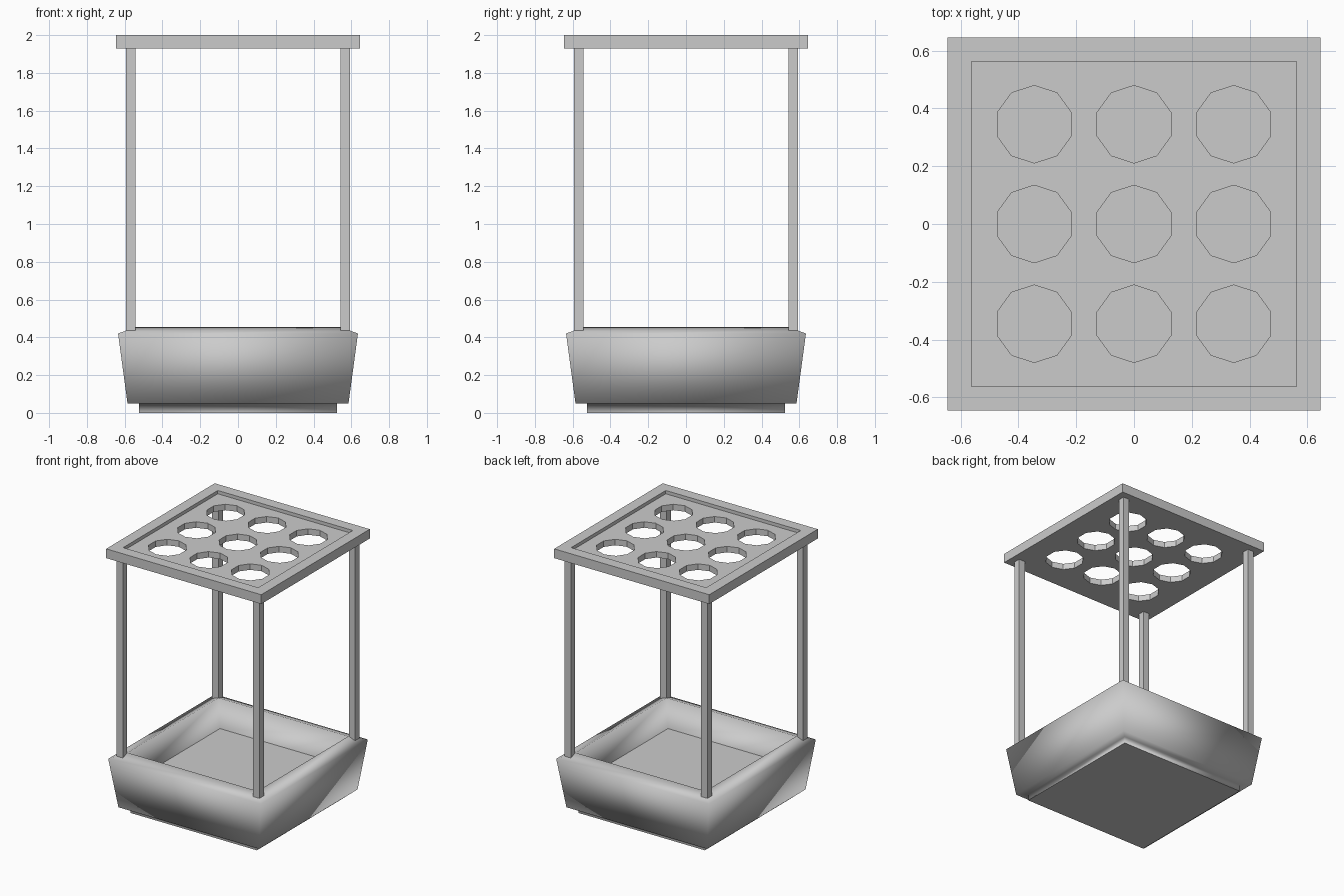
import bpy, bmesh
from math import pi, sin, cos, sqrt

if "Cube" in bpy.data.objects:
    bpy.data.objects.remove(bpy.data.objects["Cube"])


def loft(bm, profile, sides, start, cx=0, cy=0, smooth=False):
    """Stack polygon rings (radius, z) and cap both ends with flat faces."""
    rings = []
    for r, z in profile:
        angles = [start + 2 * pi * i / sides for i in range(sides)]
        rings.append([bm.verts.new((cx + r * cos(a), cy + r * sin(a), z)) for a in angles])
    for low, high in zip(rings, rings[1:]):
        for i in range(sides):
            j = (i + 1) % sides
            bm.faces.new((low[i], low[j], high[j], high[i])).smooth = smooth
    bm.faces.new(rings[0][::-1])
    bm.faces.new(rings[-1])


def square(bm, profile, cx=0, cy=0, smooth=False):
    """Same, with square rings given as (half width, z)."""
    loft(bm, [(h * sqrt(2), z) for h, z in profile], 4, pi / 4, cx, cy, smooth)


def finish(name, bm):
    mesh = bpy.data.meshes.new(name)
    bm.to_mesh(mesh)
    bm.free()
    obj = bpy.data.objects.new(name, mesh)
    bpy.context.collection.objects.link(obj)
    return obj


# Planter box: foot, flared walls, sloping rim, hollow inside, floor
bm = bmesh.new()
square(bm, [(0.525, 0.0), (0.525, 0.05), (0.585, 0.05), (0.635, 0.42),
            (0.54, 0.455), (0.50, 0.25)], smooth=True)
finish("planter_box", bm)

# Four corner posts
for sx, xname in ((-1, "left"), (1, "right")):
    for sy, yname in ((-1, "front"), (1, "back")):
        bm = bmesh.new()
        square(bm, [(0.026, 0.42), (0.026, 1.935)], sx * 0.568, sy * 0.568)
        finish(f"post_{yname}_{xname}", bm)

# Top tray with a shallow recess
bm = bmesh.new()
square(bm, [(0.645, 1.93), (0.645, 2.0), (0.562, 2.0), (0.562, 1.975)])
tray = finish("top_tray", bm)

# Nine ten-sided holes through the tray
bm = bmesh.new()
for x in (-0.345, 0, 0.345):
    for y in (-0.345, 0, 0.345):
        loft(bm, [(0.134, 1.85), (0.134, 2.1)], 10, pi / 2, x, y)
cutter = finish("hole_cutter", bm)
cutter.hide_render = True
cutter.hide_set(True)
mod = tray.modifiers.new("holes", "BOOLEAN")
mod.operation = "DIFFERENCE"
mod.solver = "EXACT"
mod.object = cutter
